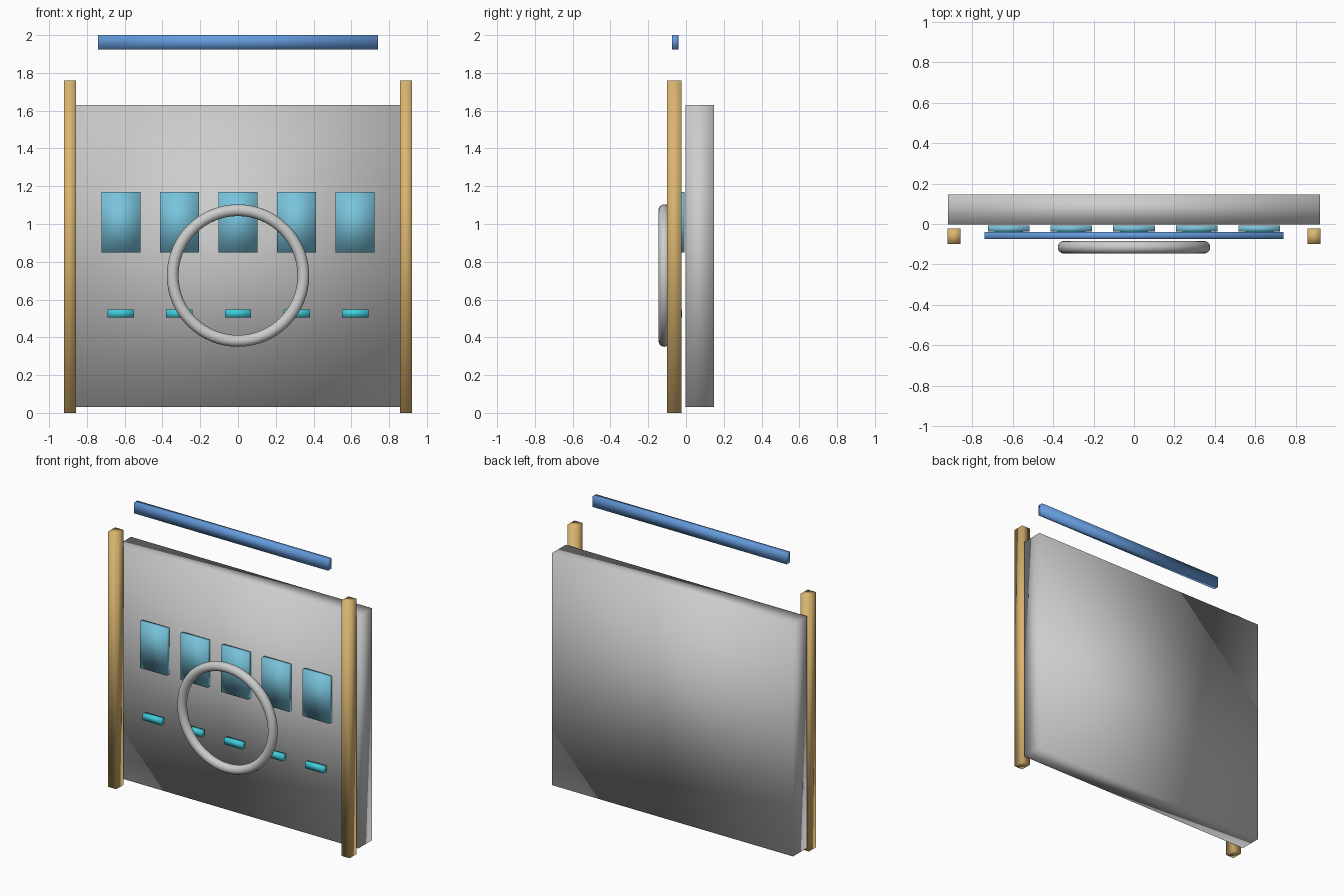
import bpy

if "Cube" in bpy.data.objects:
    bpy.data.objects.remove(bpy.data.objects["Cube"], do_unlink=True)


def material(name, rgb):
    m = bpy.data.materials.new(name)
    m.use_nodes = True
    m.diffuse_color = (*rgb, 1)
    m.node_tree.nodes["Principled BSDF"].inputs["Base Color"].default_value = (*rgb, 1)
    return m


grey = material("light grey", (0.6, 0.61, 0.6))
tan = material("tan wood", (0.7, 0.46, 0.16))
glass = material("pale blue glass", (0.19, 0.55, 0.72))
blue = material("mid blue", (0.13, 0.33, 0.72))
cyan = material("bright cyan", (0.05, 0.61, 0.72))


def finish(name, mat):
    obj = bpy.context.object
    obj.name = name
    obj.data.materials.append(mat)
    bpy.ops.object.shade_smooth()
    return obj


def box(name, mat, x, y, z):
    """Soft-shaded box from (min, max) ranges on each axis."""
    ranges = (x, y, z)
    bpy.ops.mesh.primitive_cube_add(size=1, location=[(a + b) / 2 for a, b in ranges])
    bpy.context.object.scale = [b - a for a, b in ranges]
    bpy.ops.object.transform_apply(location=False, rotation=False, scale=True)
    return finish(name, mat)


# Main slab and the floating bar above it
box("wall_panel", grey, (-0.92, 0.92), (-0.003, 0.147), (0.03, 1.63))
box("top_bar", blue, (-0.74, 0.74), (-0.075, -0.04), (1.925, 2.0))

# Posts at both sides
for side, x in (("right", (-0.922, -0.858)), ("left", (0.858, 0.922))):
    box(side + "_post", tan, x, (-0.1, -0.023), (0, 1.76))

# Row of windows with a small light under each
for i in range(5):
    x = (i - 2) * 0.31
    box(f"window_{i + 1}", glass, (x - 0.103, x + 0.103), (-0.038, -0.008), (0.85, 1.17))
    box(f"light_{i + 1}", cyan, (x - 0.07, x + 0.07), (-0.055, -0.022), (0.505, 0.547))

# Ring standing in front
bpy.ops.mesh.primitive_torus_add(
    location=(0, -0.115, 0.727), rotation=(1.5708, 0, 0),
    major_radius=0.346, minor_radius=0.031, major_segments=64, minor_segments=16)
finish("front_ring", grey)
